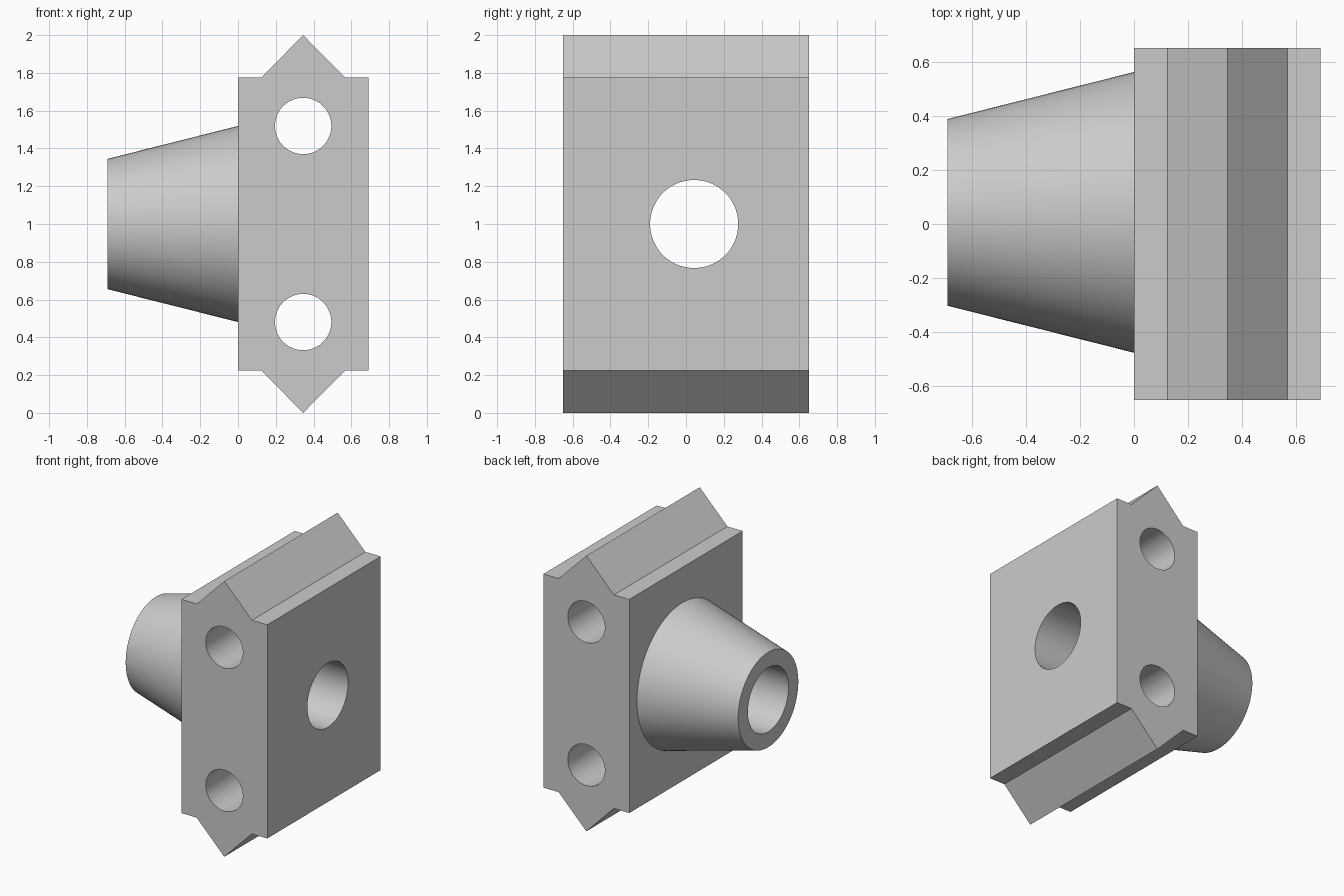
import bpy
import bmesh
import math
from mathutils import Matrix, Vector

if "Cube" in bpy.data.objects:
    bpy.data.objects.remove(bpy.data.objects["Cube"], do_unlink=True)

WIDTH, DEPTH = 0.69, 1.30     # block size in x and y
MID_X, MID_Z = WIDTH / 2, 1.0
BORE_Y = 0.043
SEGMENTS = 96

grey = bpy.data.materials.new("light_grey")
grey.use_nodes = True
colour = (0.6, 0.6, 0.6, 1)
grey.diffuse_color = colour
grey.node_tree.nodes["Principled BSDF"].inputs["Base Color"].default_value = colour


def add_object(name, bm):
    bmesh.ops.recalc_face_normals(bm, faces=bm.faces)
    mesh = bpy.data.meshes.new(name)
    bm.to_mesh(mesh)
    bm.free()
    mesh.materials.append(grey)
    obj = bpy.data.objects.new(name, mesh)
    bpy.context.collection.objects.link(obj)
    return obj


def round_part(name, start, end, r1, r2):
    """Cylinder or cone between two points."""
    start, end = Vector(start), Vector(end)
    axis = end - start
    place = Matrix.Translation((start + end) / 2) @ axis.to_track_quat("Z", "Y").to_matrix().to_4x4()
    bm = bmesh.new()
    bmesh.ops.create_cone(bm, cap_ends=True, segments=SEGMENTS, radius1=r1,
                          radius2=r2, depth=axis.length, matrix=place)
    return add_object(name, bm)


def combine(target, tool, operation):
    """Apply a boolean and discard the tool."""
    tool.hide_render = True
    mod = target.modifiers.new(operation.lower(), "BOOLEAN")
    mod.operation, mod.solver, mod.object = operation, "EXACT", tool
    bpy.context.view_layer.objects.active = target
    bpy.ops.object.modifier_apply(modifier=mod.name)
    bpy.data.objects.remove(tool, do_unlink=True)


# Block: shouldered profile with a pointed ridge above and below
quarter = [(0, 1.0), (0.222, 0.775), (MID_X, 0.775)]
right_top = [(MID_X + x, MID_Z + z) for x, z in quarter]
right_bottom = [(MID_X + x, MID_Z - z) for x, z in reversed(quarter)]
left = [(WIDTH - x, z) for x, z in reversed(right_top[1:] + right_bottom[:-1])]
bm = bmesh.new()
face = bm.faces.new([bm.verts.new((x, -DEPTH / 2, z)) for x, z in right_top + right_bottom + left])
swept = bmesh.ops.extrude_face_region(bm, geom=[face])
bmesh.ops.translate(bm, vec=(0, DEPTH, 0),
                    verts=[v for v in swept["geom"] if isinstance(v, bmesh.types.BMVert)])
block = add_object("block_with_tapered_boss", bm)

# Tapered boss, sunk slightly into the block
boss = round_part("tapered_boss", (0.04, BORE_Y, MID_Z), (-WIDTH, BORE_Y, MID_Z), 0.529, 0.345)
combine(block, boss, "UNION")

# Main bore through boss and block
bore = round_part("bore_cutter", (-1, BORE_Y, MID_Z), (1, BORE_Y, MID_Z), 0.233, 0.233)
combine(block, bore, "DIFFERENCE")

# Two mounting holes from front to back
for side in (-1, 1):
    z = MID_Z + side * 0.519
    hole = round_part("mounting_hole_cutter", (MID_X, -1, z), (MID_X, 1, z), 0.149, 0.149)
    combine(block, hole, "DIFFERENCE")

# Smooth round surfaces, crisp edges
bpy.ops.object.select_all(action="DESELECT")
block.select_set(True)
bpy.context.view_layer.objects.active = block
bpy.ops.object.shade_smooth_by_angle(angle=math.radians(30))
